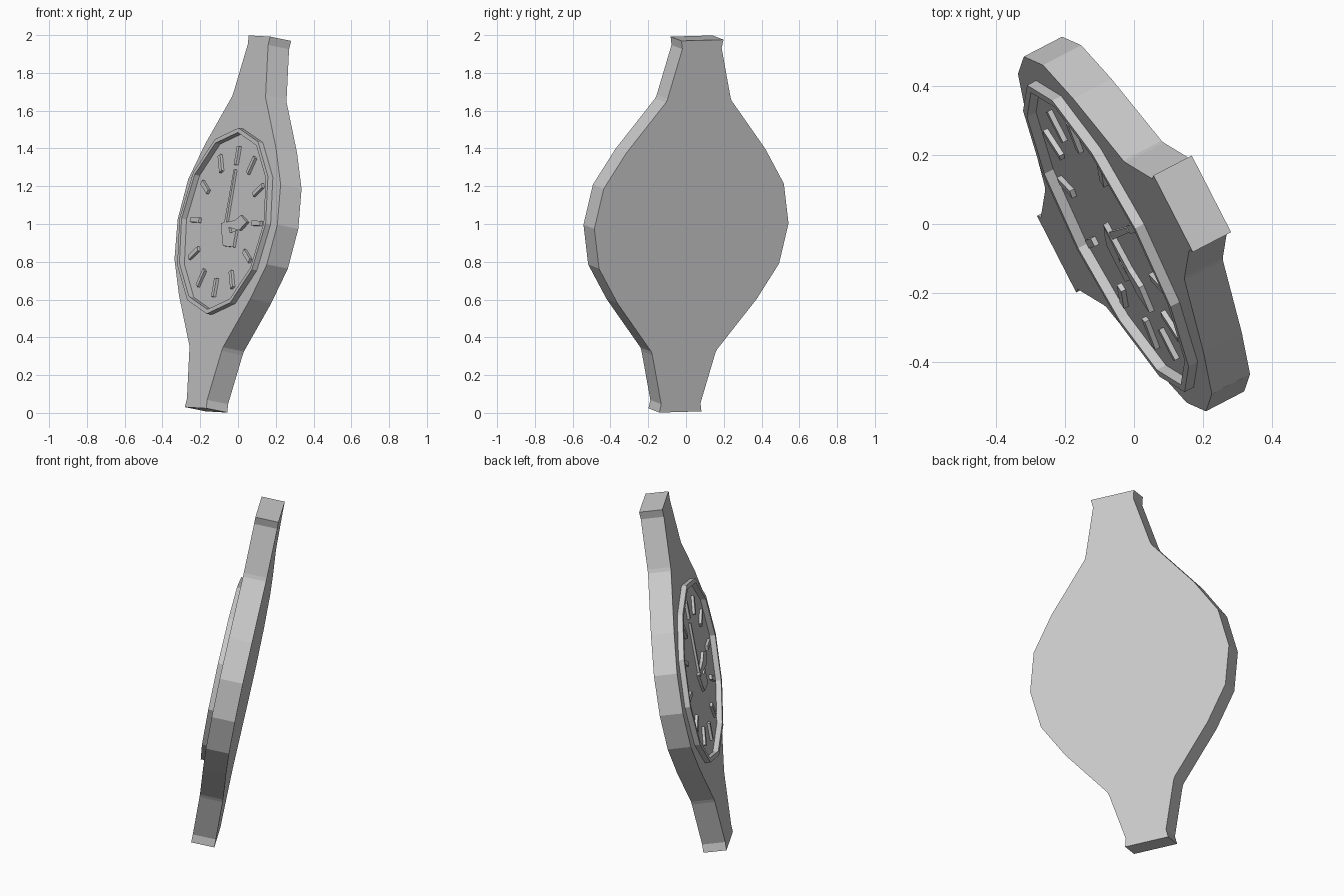
import bpy, bmesh, math
from mathutils import Matrix, Vector

cube = bpy.data.objects.get("Cube")
if cube:
    bpy.data.objects.remove(cube)

grey = bpy.data.materials.new("plain_grey")
grey.use_nodes = True
colour = (0.6, 0.6, 0.6, 1)
grey.diffuse_color = colour
grey.node_tree.nodes["Principled BSDF"].inputs["Base Color"].default_value = colour

# Local frame of the tilted watch: width, height and dial direction
up = Vector((0.169, 0.0586, 0.984)).normalized()
side = Vector((0.457, -0.889, -0.022))
side = (side - up * side.dot(up)).normalized()
out = side.cross(up)
FRAME = Matrix.Translation((0, 0, 1)) @ Matrix((side, up, out)).transposed().to_4x4()

FACE = 0.0635  # dial plane, half the case thickness


def add_object(name, bm):
    bmesh.ops.recalc_face_normals(bm, faces=bm.faces)
    bm.transform(FRAME)
    mesh = bpy.data.meshes.new(name)
    bm.to_mesh(mesh)
    bm.free()
    mesh.materials.append(grey)
    obj = bpy.data.objects.new(name, mesh)
    bpy.context.collection.objects.link(obj)
    return obj


def plate(name, outline, low, high):
    """Extrude a flat outline from one depth to another."""
    bm = bmesh.new()
    face = bm.faces.new([bm.verts.new((x, y, low)) for x, y in outline])
    made = bmesh.ops.extrude_face_region(bm, geom=[face], use_keep_orig=True)
    tops = [g for g in made["geom"] if isinstance(g, bmesh.types.BMVert)]
    bmesh.ops.translate(bm, verts=tops, vec=(0, 0, high - low))
    return add_object(name, bm)


# Case and strap stubs: one quarter of the outline, mirrored both ways
quarter = [(0.125, 1.0), (0.117, 0.955), (0.187, 0.69), (0.195, 0.67),
           (0.414, 0.404), (0.536, 0.215)]
right = quarter + [(0.578, 0)] + [(x, -y) for x, y in reversed(quarter)]
plate("case", right + [(-x, y) for x, y in reversed(right)], -FACE, FACE)

# Raised twelve-sided bezel
bm = bmesh.new()
profile = [(0.5, FACE - 0.005), (0.5, FACE + 0.03), (0.476, FACE + 0.03), (0.476, FACE - 0.005)]
loops = []
for i in range(12):
    a = math.radians(30 * i)
    loops.append([bm.verts.new((r * math.sin(a), r * math.cos(a), h)) for r, h in profile])
for i in range(12):
    here, there = loops[i], loops[(i + 1) % 12]
    for j in range(4):
        k = (j + 1) % 4
        bm.faces.new((here[j], here[k], there[k], there[j]))
add_object("bezel", bm)

# Hour markers
for hour in range(12):
    a = math.radians(30 * hour)
    corners = [(-0.013, 0.305), (0.013, 0.305), (0.013, 0.405), (-0.013, 0.405)]
    turned = [(x * math.cos(a) + y * math.sin(a), y * math.cos(a) - x * math.sin(a))
              for x, y in corners]
    plate(f"hour_marker_{hour + 1}", turned, FACE - 0.005, FACE + 0.015)

# Hands
plate("thin_hand", [(-0.012, -0.02), (0.012, -0.02), (0.008, 0.28), (-0.008, 0.28)],
      FACE - 0.005, FACE + 0.013)
plate("wide_hand", [(-0.04, -0.01), (0.11, 0.008), (0.17, 0.037), (0.25, 0.003),
                    (0.18, -0.043), (0.03, -0.03), (-0.03, -0.025)],
      FACE - 0.005, FACE + 0.016)
plate("short_hand", [(-0.04, -0.015), (0.04, -0.02), (0.08, -0.06), (0.14, -0.045),
                     (0.14, -0.134), (0.022, -0.131), (-0.01, -0.08)],
      FACE - 0.005, FACE + 0.014)
